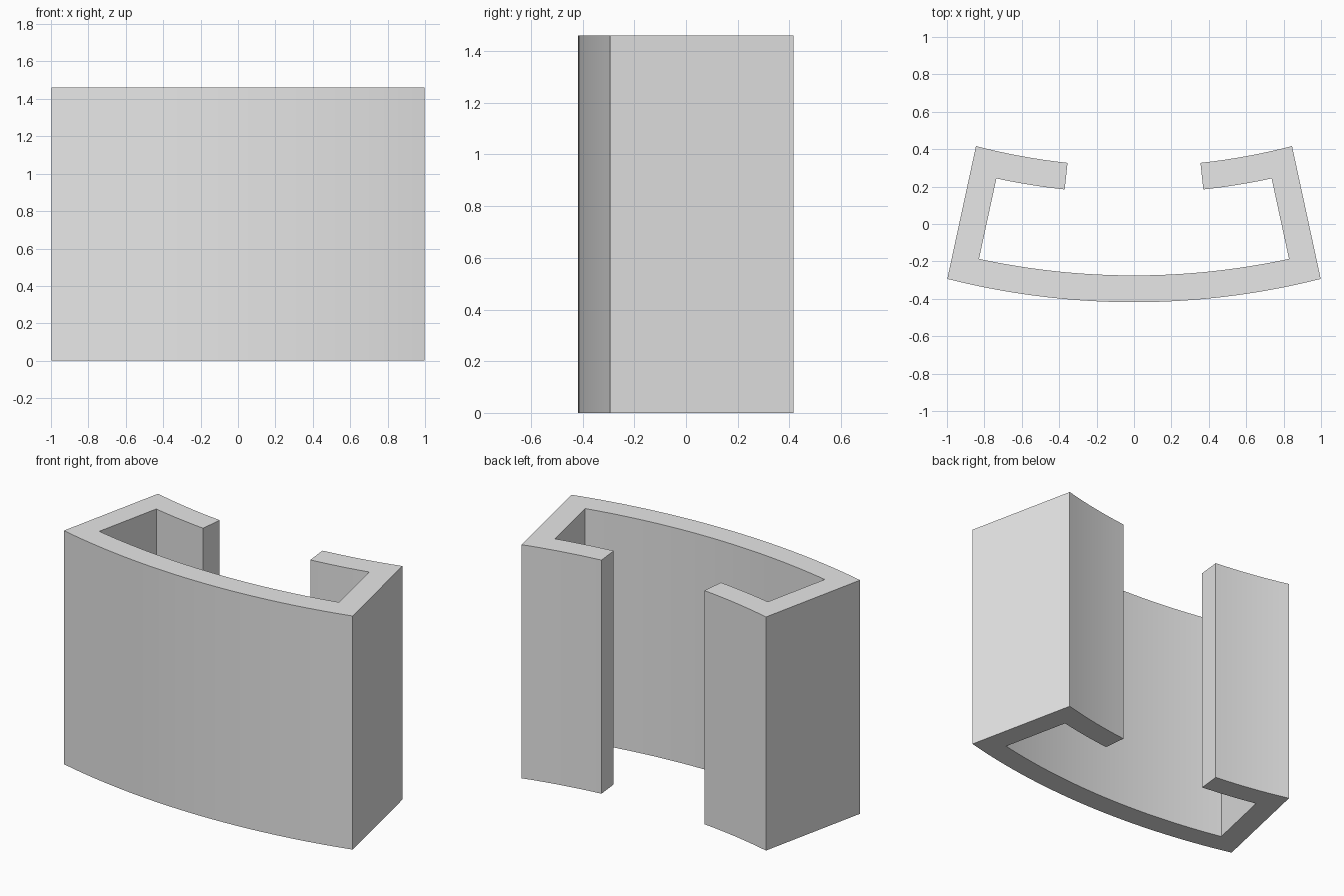
import bpy, bmesh
from math import sin, cos, asin, radians

cube = bpy.data.objects.get("Cube")
if cube:
    bpy.data.objects.remove(cube, do_unlink=True)

HEIGHT = 1.46
CENTRE_Y = 3.647                 # shared centre of all the arcs
WALL = 0.143
FRONT_OUT, BACK_OUT = 4.065, 3.339
FRONT_IN, BACK_IN = FRONT_OUT - WALL, BACK_OUT + WALL
SIDE = radians(12.2)             # inner face of each side wall
LIP = radians(6.11)              # free end of each back lip


def arc(radius, start, end, steps):
    """Points on an arc, with angles measured from the front centre line."""
    angles = [start + (end - start) * i / steps for i in range(steps + 1)]
    return [(radius * sin(a), CENTRE_Y - radius * cos(a)) for a in angles]


def outer_corner(radius):
    """Angle where the side wall's outer face meets an arc."""
    return SIDE + asin(WALL / radius)


def mirrored(points):
    return [(-x, y) for x, y in reversed(points)]


# Right-hand halves of the outline, then mirrored into one C-shaped loop
front = arc(FRONT_OUT, 0, outer_corner(FRONT_OUT), 16)
back = arc(BACK_OUT, outer_corner(BACK_OUT), LIP, 8)
lip_inside = arc(BACK_IN, LIP, SIDE, 8)
front_inside = arc(FRONT_IN, SIDE, 0, 16)
half = front + back + lip_inside + front_inside
outline = half + mirrored(half)[1:-1]

# The two halves meet on the centre line, so each half gets its own cap
bm = bmesh.new()
low = [bm.verts.new((x, y, 0)) for x, y in outline]
high = [bm.verts.new((x, y, HEIGHT)) for x, y in outline]
n, mid = len(outline), len(half)
for ring in (low, high):
    bm.faces.new(ring[:mid])
    bm.faces.new(ring[mid - 1:] + ring[:1])
for i in range(n):
    j = (i + 1) % n
    bm.faces.new((low[i], low[j], high[j], high[i]))
bmesh.ops.recalc_face_normals(bm, faces=bm.faces)

mesh = bpy.data.meshes.new("curved_channel")
bm.to_mesh(mesh)
bm.free()
channel = bpy.data.objects.new("curved_channel", mesh)
bpy.context.collection.objects.link(channel)

# Plain grey finish
grey = bpy.data.materials.new("light_grey")
grey.use_nodes = True
colour = (0.8, 0.8, 0.8, 1)
grey.diffuse_color = colour
grey.node_tree.nodes["Principled BSDF"].inputs["Base Color"].default_value = colour
mesh.materials.append(grey)

# Smooth arcs with crisp corners
bpy.ops.object.select_all(action="DESELECT")
channel.select_set(True)
bpy.context.view_layer.objects.active = channel
bpy.ops.object.shade_smooth_by_angle(angle=radians(30))
